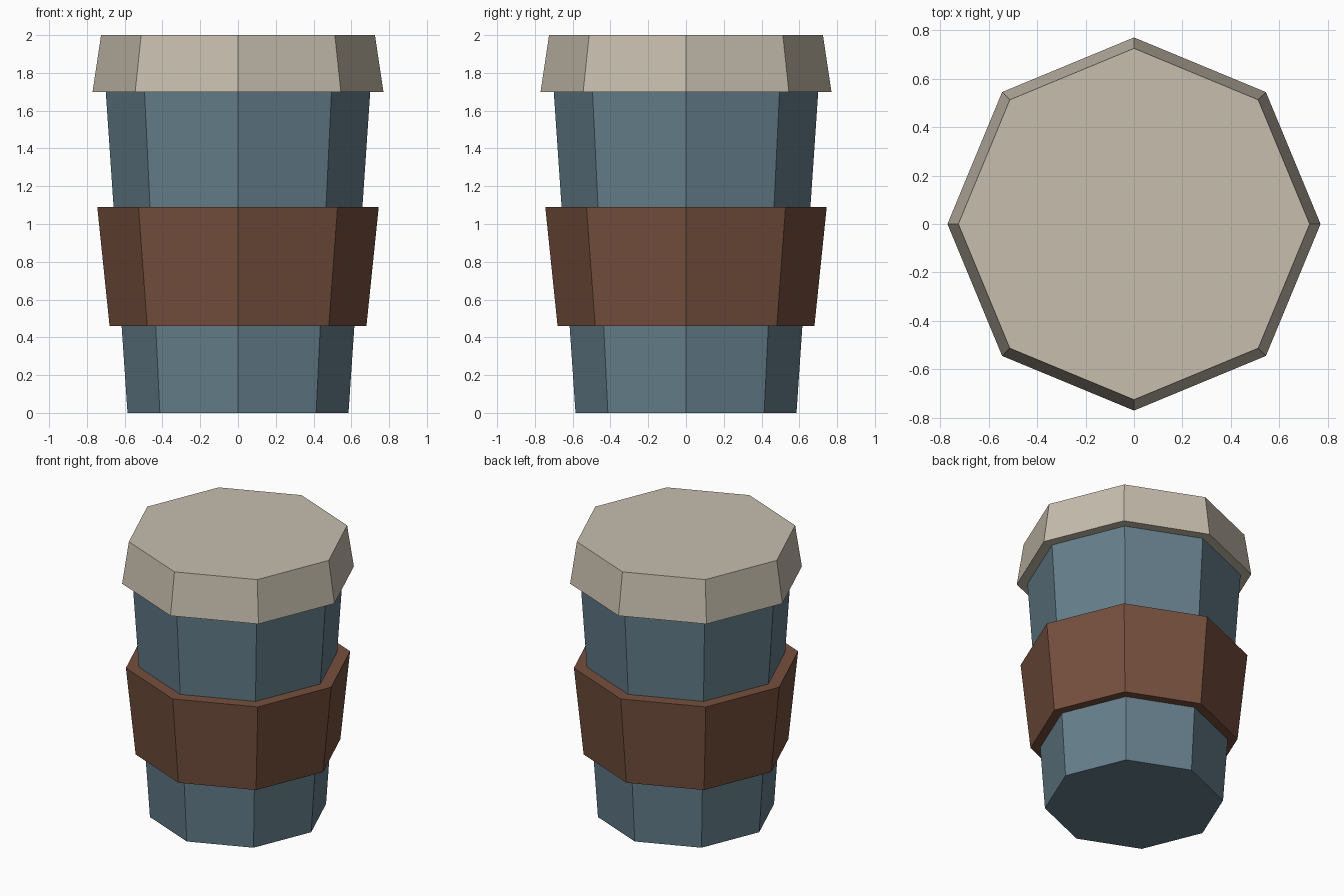
import bpy

cube = bpy.data.objects.get("Cube")
if cube:
    bpy.data.objects.remove(cube, do_unlink=True)

SIDES = 8


def make_material(name, rgb):
    mat = bpy.data.materials.new(name)
    mat.use_nodes = True
    colour = (*rgb, 1.0)
    mat.diffuse_color = colour
    bsdf = mat.node_tree.nodes["Principled BSDF"]
    bsdf.inputs["Base Color"].default_value = colour
    bsdf.inputs["Roughness"].default_value = 0.8
    return mat


def tapered_prism(name, bottom_z, top_z, bottom_radius, top_radius, mat):
    """Closed flat-sided ring section with its corners on the x and y axes."""
    bpy.ops.mesh.primitive_cone_add(
        vertices=SIDES, radius1=bottom_radius, radius2=top_radius,
        depth=top_z - bottom_z, location=(0, 0, (bottom_z + top_z) / 2))
    part = bpy.context.object
    part.name = part.data.name = name
    part.data.materials.append(mat)
    return part


blue = make_material("slate blue", (0.13, 0.21, 0.26))
brown = make_material("cardboard brown", (0.18, 0.08, 0.048))
cream = make_material("warm grey", (0.57, 0.51, 0.42))

# Cup body, widening towards the rim
tapered_prism("cup_body", 0.0, 1.70, 0.585, 0.70, blue)

# Insulating sleeve around the middle
tapered_prism("sleeve", 0.46, 1.09, 0.68, 0.745, brown)

# Overhanging lid, narrowing towards the top
tapered_prism("lid", 1.70, 2.0, 0.77, 0.725, cream)
